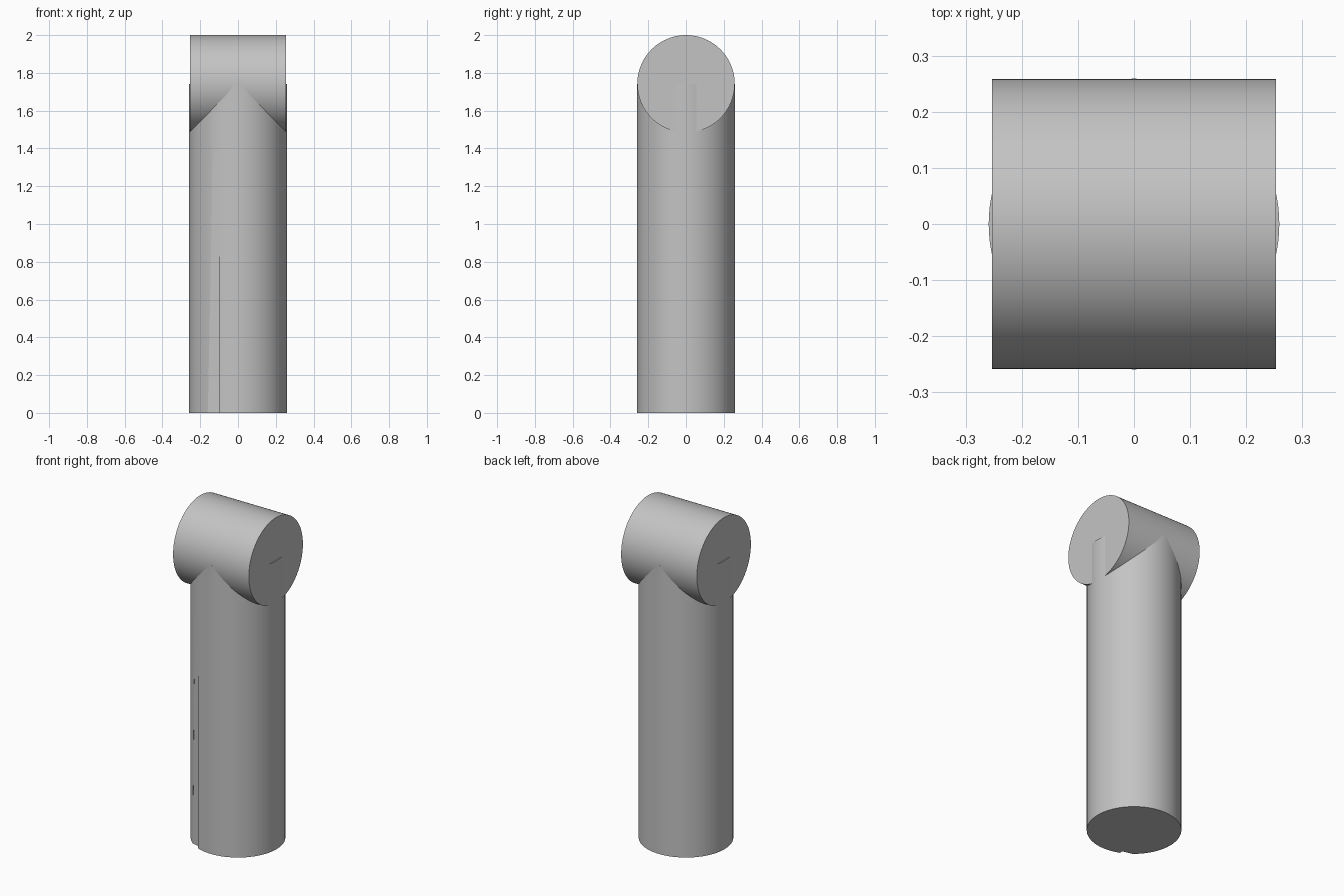
import bpy
import bmesh
from math import radians
from mathutils import Matrix

cube = bpy.data.objects.get("Cube")
if cube:
    bpy.data.objects.remove(cube, do_unlink=True)

DRUM_R, DRUM_LEN = 0.258, 0.506
POST_R = 0.259
AXIS_Z = 2.0 - DRUM_R

grey = bpy.data.materials.new("plain grey")
grey.use_nodes = True
colour = (0.55, 0.55, 0.55, 1)
grey.diffuse_color = colour
grey.node_tree.nodes["Principled BSDF"].inputs["Base Color"].default_value = colour


def add_object(name, bm):
    bmesh.ops.recalc_face_normals(bm, faces=bm.faces)
    mesh = bpy.data.meshes.new(name)
    bm.to_mesh(mesh)
    bm.free()
    mesh.materials.append(grey)
    obj = bpy.data.objects.new(name, mesh)
    bpy.context.collection.objects.link(obj)
    return obj


def activate(obj):
    bpy.ops.object.select_all(action="DESELECT")
    obj.select_set(True)
    bpy.context.view_layer.objects.active = obj


def cylinder(name, radius, length, matrix):
    bm = bmesh.new()
    bmesh.ops.create_cone(bm, cap_ends=True, segments=96, radius1=radius,
                          radius2=radius, depth=length, matrix=matrix)
    return add_object(name, bm)


# Upright post and the crosswise drum on top
post = cylinder("post", POST_R, AXIS_Z, Matrix.Translation((0, 0, AXIS_Z / 2)))
drum = cylinder("drum", DRUM_R, DRUM_LEN,
                Matrix.Translation((0, 0, AXIS_Z)) @ Matrix.Rotation(radians(90), 4, "Y"))

# Shallow tapering groove up the front of the post
bm = bmesh.new()
rings = []
for z, x_out, x_in, y_out, y_in in [(-0.02, -0.16, -0.1, -0.203, -0.218),
                                    (1.4, -0.132, -0.1, -0.223, -0.239)]:
    section = [(x_out, y_out), (x_in, y_in), (x_in, -0.4), (x_out, -0.4)]
    rings.append([bm.verts.new((x, y, z)) for x, y in section])
bm.faces.new(rings[0])
bm.faces.new(rings[1])
for i in range(4):
    j = (i + 1) % 4
    bm.faces.new([rings[0][i], rings[0][j], rings[1][j], rings[1][i]])
cutter = add_object("groove_cutter", bm)
cutter.hide_render = True

activate(post)
cut = post.modifiers.new("groove", "BOOLEAN")
cut.operation = "DIFFERENCE"
cut.solver = "EXACT"
cut.object = cutter
bpy.ops.object.modifier_apply(modifier=cut.name)
bpy.data.objects.remove(cutter, do_unlink=True)

# Round sides smooth, rims and groove sharp
for obj in (post, drum):
    activate(obj)
    bpy.ops.object.shade_smooth_by_angle(angle=radians(30))
